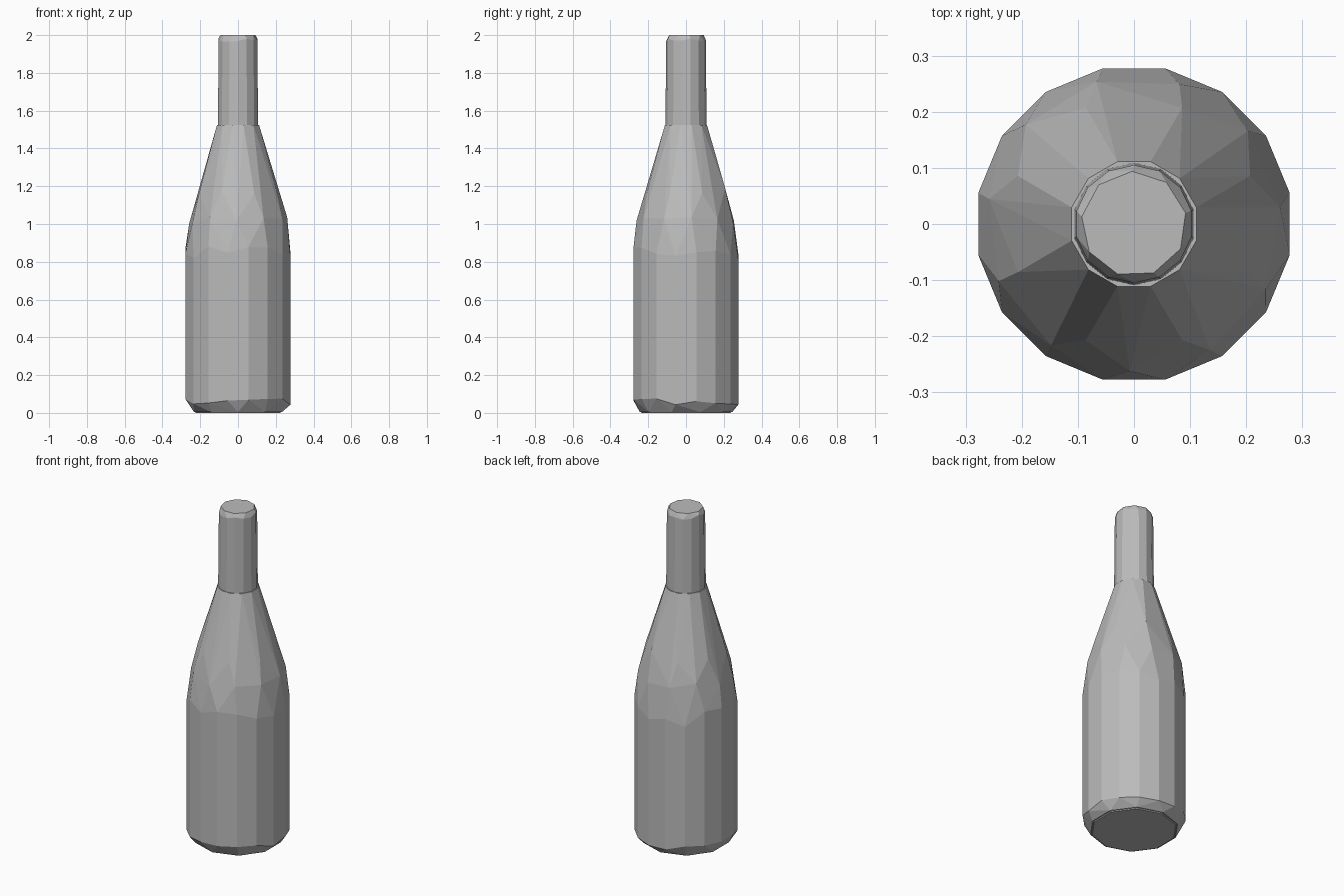
import bpy, bmesh, math, random

random.seed(4)
cube = bpy.data.objects.get("Cube")
if cube:
    bpy.data.objects.remove(cube, do_unlink=True)

glass = bpy.data.materials.new("grey_glass")
glass.use_nodes = True
grey = (0.5, 0.5, 0.5, 1)
glass.diffuse_color = grey
glass.node_tree.nodes["Principled BSDF"].inputs["Base Color"].default_value = grey


def faceted_part(name, rings):
    """Wrap a faceted skin round rings of (radius, height, sides, turn, height jitter)."""
    bm = bmesh.new()
    for radius, height, sides, turn, jitter in rings:
        for i in range(sides):
            a = math.tau * (i + turn) / sides
            z = height + random.uniform(-jitter, jitter)
            bm.verts.new((radius * math.cos(a), radius * math.sin(a), z))
    hull = bmesh.ops.convex_hull(bm, input=bm.verts)
    loose = [v for v in hull["geom_interior"] if isinstance(v, bmesh.types.BMVert)]
    bmesh.ops.delete(bm, geom=loose, context="VERTS")
    bmesh.ops.dissolve_limit(bm, angle_limit=math.radians(1), verts=bm.verts, edges=bm.edges)
    bmesh.ops.recalc_face_normals(bm, faces=bm.faces)
    mesh = bpy.data.meshes.new(name)
    bm.to_mesh(mesh)
    bm.free()
    mesh.materials.append(glass)
    obj = bpy.data.objects.new(name, mesh)
    bpy.context.collection.objects.link(obj)
    return obj


# Body: chamfered base, straight wall, uneven shoulder and tapering cone
faceted_part("bottle_body", [
    (0.245, 0.005, 10, 0.5, 0),
    (0.283, 0.06, 16, 0.5, 0.02),
    (0.283, 0.84, 16, 0.5, 0.05),
    (0.262, 1.03, 11, 0.2, 0.03),
    (0.224, 1.17, 8, 0.5, 0.02),
    (0.115, 1.525, 12, 0.5, 0),
])

# Neck sleeve: slightly narrower than the body opening, with a worn top rim
faceted_part("bottle_neck", [
    (0.109, 1.515, 14, 0.5, 0),
    (0.105, 1.975, 14, 0.5, 0.01),
    (0.094, 2.0, 9, 0.3, 0),
])

# Base plate closing the bottom at ground level
faceted_part("bottle_base", [
    (0.235, 0.0, 10, 0.5, 0),
    (0.243, 0.01, 10, 0.5, 0),
])
